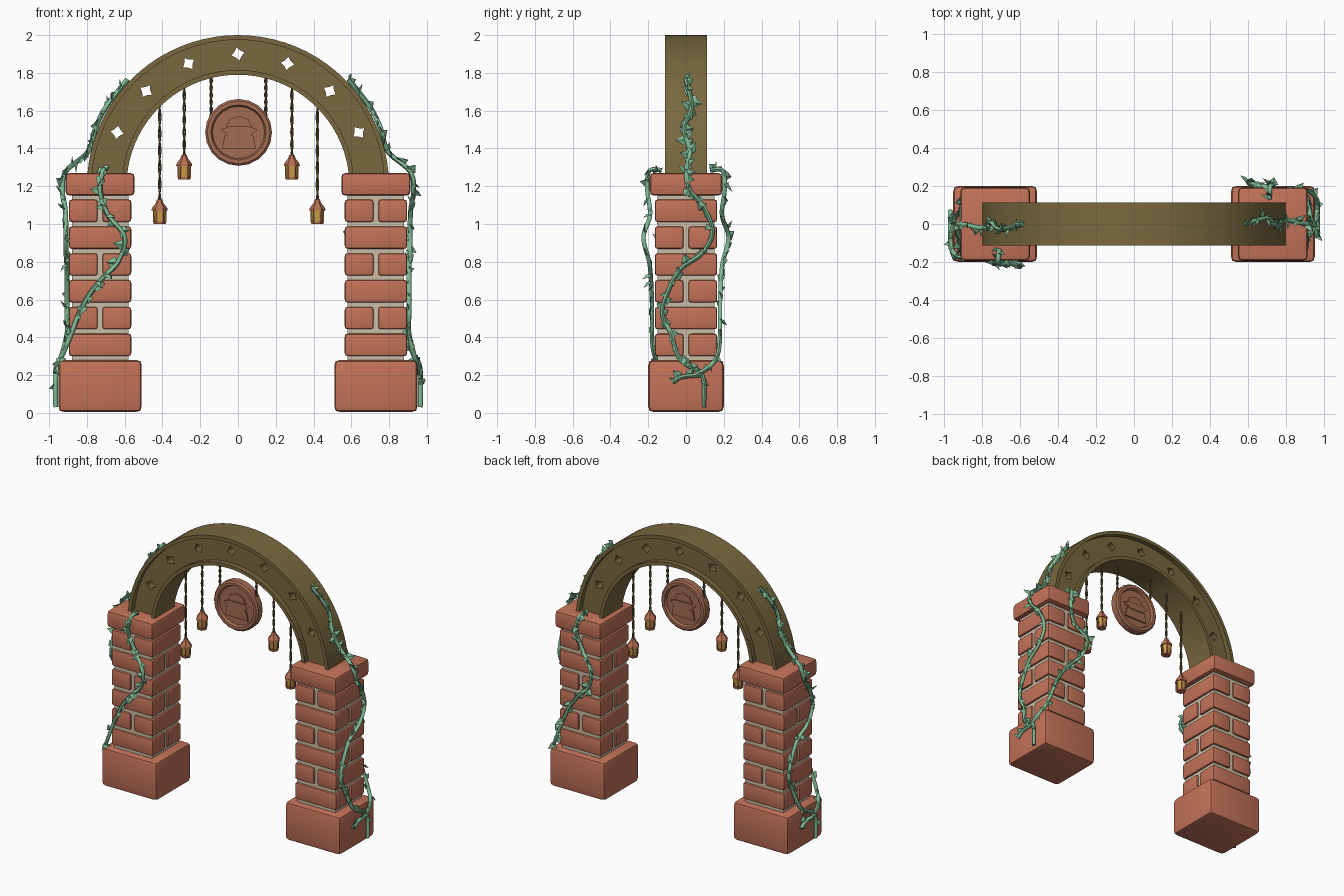
import bpy, bmesh, math, random
from mathutils import Vector, Matrix

if "Cube" in bpy.data.objects:
    bpy.data.objects.remove(bpy.data.objects["Cube"])

random.seed(4)


def mat(name, r, g, b):
    m = bpy.data.materials.new(name)
    m.diffuse_color = (r, g, b, 1)
    m.use_nodes = True
    m.node_tree.nodes["Principled BSDF"].inputs["Base Color"].default_value = m.diffuse_color
    return m


BRICK = mat("red brick", 0.55, 0.17, 0.10)
MORTAR = mat("cream mortar", 0.60, 0.51, 0.38)
WOOD = mat("olive wood", 0.195, 0.14, 0.05)
VINE = mat("vine green", 0.22, 0.50, 0.30)
CLAY = mat("medallion clay", 0.37, 0.15, 0.085)
FRAME = mat("lantern frame", 0.46, 0.16, 0.08)
GLASS = mat("amber glass", 0.62, 0.37, 0.06)
ROPE = mat("brown rope", 0.13, 0.09, 0.035)


def finish(name, bm, material, smooth=None):
    """Turn a bmesh into a named, coloured object."""
    bmesh.ops.recalc_face_normals(bm, faces=bm.faces)
    me = bpy.data.meshes.new(name)
    bm.to_mesh(me)
    bm.free()
    me.materials.append(material)
    ob = bpy.data.objects.new(name, me)
    bpy.context.collection.objects.link(ob)
    if smooth:
        bpy.ops.object.select_all(action='DESELECT')
        ob.select_set(True)
        bpy.context.view_layer.objects.active = ob
        bpy.ops.object.shade_smooth_by_angle(angle=math.radians(smooth))
    return ob


def add_block(bm, lo, hi, bevel=0.0):
    lo, hi = Vector(lo), Vector(hi)
    m = Matrix.Translation((lo + hi) / 2) @ Matrix.Diagonal((*(hi - lo), 1))
    vs = bmesh.ops.create_cube(bm, size=1, matrix=m)['verts']
    if bevel:
        es = list({e for v in vs for e in v.link_edges})
        bmesh.ops.bevel(bm, geom=es, offset=bevel, segments=2, profile=0.6, affect='EDGES')


def lathe(bm, profile, n, matrix):
    """Spin (radius, height) points round local z; zero radius closes an end."""
    rings = []
    for r, h in profile:
        k = n if r > 0 else 1
        rings.append([bm.verts.new(matrix @ Vector((r * math.cos(i * math.tau / n), r * math.sin(i * math.tau / n), h)))
                      for i in range(k)])
    for a, b in zip(rings, rings[1:]):
        for i in range(n):
            q = [a[i % len(a)], a[(i + 1) % len(a)], b[(i + 1) % len(b)], b[i % len(b)]]
            bm.faces.new(list(dict.fromkeys(q)))


# Brick pillars
W = 0.165
for side, sx in (("left", -1), ("right", 1)):
    cx = 0.73 * sx
    bm = bmesh.new()
    add_block(bm, (cx - 0.15, -0.15, 0.2), (cx + 0.15, 0.15, 1.2))
    finish(side + "_mortar_core", bm, MORTAR)
    bm = bmesh.new()
    add_block(bm, (cx - 0.22, -0.2, 0.005), (cx + 0.22, 0.2, 0.28), 0.03)
    finish(side + "_pillar_base", bm, BRICK, 50)
    bm = bmesh.new()
    add_block(bm, (cx - 0.183, -0.192, 1.15), (cx + 0.183, 0.192, 1.27), 0.025)
    finish(side + "_pillar_cap", bm, BRICK, 50)
    bm = bmesh.new()
    for row in range(6):
        z = 0.30 + row * 0.142
        for a, b in ((-W, -0.012), (0.012, W)):
            if row % 2 == 0:
                add_block(bm, (cx - W, a, z), (cx + W, b, z + 0.12), 0.018)
            else:
                add_block(bm, (cx + a, -W, z), (cx + b, W, z + 0.12), 0.018)
    finish(side + "_pillar_bricks", bm, BRICK, 50)

# Wooden arch: two flanges and a pierced web
CZ = 1.2


def arc(r, n=40):
    return [Vector((r * math.cos(math.pi * i / n), 0, CZ + r * math.sin(math.pi * i / n))) for i in range(n + 1)]


def flange(name, r0, r1, hy):
    bm = bmesh.new()
    rows = [[bm.verts.new((p.x, y, p.z)) for p in arc(r)]
            for r, y in ((r0, -hy), (r1, -hy), (r1, hy), (r0, hy))]
    for k in range(4):
        a, b = rows[k], rows[(k + 1) % 4]
        for i in range(len(a) - 1):
            bm.faces.new((a[i], a[i + 1], b[i + 1], b[i]))
    for i in (0, -1):
        bm.faces.new([r[i] for r in rows])
    finish(name, bm, WOOD, 40)


flange("arch_outer_flange", 0.775, 0.80, 0.112)
flange("arch_inner_flange", 0.59, 0.615, 0.112)

curve = bpy.data.curves.new("arch_web", 'CURVE')
curve.dimensions = '2D'
curve.fill_mode = 'BOTH'
curve.extrude = 0.075


def outline(points):
    s = curve.splines.new('POLY')
    s.points.add(len(points) - 1)
    for p, (x, y) in zip(s.points, points):
        p.co = (x, y, 0, 1)
    s.use_cyclic_u = True


outline([(p.x, p.z) for p in arc(0.785)] + [(p.x, p.z) for p in reversed(arc(0.605))])
for k in range(-3, 4):
    t = math.radians(22 * k)
    hx, hz = 0.70 * math.sin(t), CZ + 0.70 * math.cos(t)
    outline([(hx + r * math.cos(a), hz + r * math.sin(a)) for j in range(8)
             for r, a in [((0.036, 0.022)[j % 2], j * math.pi / 4 - t + 0.25)]])
web = bpy.data.objects.new("arch_web", curve)
web.rotation_euler.x = math.pi / 2
curve.materials.append(WOOD)
bpy.context.collection.objects.link(web)

# Hanging medallion with a plain raised relief on both faces
bm = bmesh.new()
half = [(0, 0.016), (0.138, 0.016), (0.146, 0.034), (0.166, 0.034), (0.177, 0.024)]
M = Matrix.Translation((0.003, 0, 1.485)) @ Matrix.Rotation(math.pi / 2, 4, 'X')
lathe(bm, half + [(r, -h) for r, h in reversed(half)], 20, M)
finish("medallion", bm, CLAY, 35)


def plate(bm, pts, hy):
    f = [[bm.verts.new((x, y, z)) for x, z in pts] for y in (-hy, hy)]
    bm.faces.new(f[0])
    bm.faces.new(f[1][::-1])
    for i in range(len(pts)):
        j = (i + 1) % len(pts)
        bm.faces.new((f[0][i], f[0][j], f[1][j], f[1][i]))


bm = bmesh.new()
plate(bm, [(-0.085, 1.40), (0.095, 1.40), (0.08, 1.47), (-0.07, 1.47)], 0.027)
plate(bm, [(-0.09, 1.50), (-0.05, 1.465), (0.06, 1.465), (0.105, 1.50), (0.06, 1.515), (-0.05, 1.515)], 0.033)
plate(bm, [(-0.065, 1.51), (0.075, 1.51), (0.055, 1.555), (0.005, 1.572), (-0.045, 1.555)], 0.024)
finish("medallion_relief", bm, CLAY)


# Tubes for ropes and vine stems
def tube(name, pts, radius, material, sides=6):
    bm = bmesh.new()
    rings = []
    for i, p in enumerate(pts):
        d = (pts[min(i + 1, len(pts) - 1)] - pts[max(i - 1, 0)]).normalized()
        q = Vector((0, 0, 1)).rotation_difference(d)
        rings.append([bm.verts.new(p + q @ Vector((radius * math.cos(k * math.tau / sides),
                                                  radius * math.sin(k * math.tau / sides), 0))) for k in range(sides)])
    for a, b in zip(rings, rings[1:]):
        for k in range(sides):
            bm.faces.new((a[k], a[(k + 1) % sides], b[(k + 1) % sides], b[k]))
    bm.faces.new(rings[0])
    bm.faces.new(rings[-1])
    finish(name, bm, material, 60)


def rope(name, x, z0, z1):
    n = 20
    for ph in (0, math.pi):
        tube(name, [Vector((x + 0.005 * math.cos(i * 0.9 + ph), 0.005 * math.sin(i * 0.9 + ph),
                            z0 + (z1 - z0) * i / n)) for i in range(n + 1)], 0.005, ROPE, 5)


for x in (-0.143, 0.147):
    rope("medallion_rope", x, 1.57, 1.785)

# Lanterns
for x, z in ((-0.415, 1.0), (-0.285, 1.235), (0.285, 1.235), (0.42, 1.0)):
    rope("lantern_rope", x, z + 0.12, CZ + math.sqrt(0.6 ** 2 - x * x))
    T = Matrix.Translation((x, 0, z))
    for name, prof, m in (
            ("lantern_base", [(0, 0), (0.032, 0), (0.034, 0.014), (0, 0.014)], FRAME),
            ("lantern_glass", [(0, 0.012), (0.027, 0.012), (0.036, 0.075), (0, 0.075)], GLASS),
            ("lantern_roof", [(0, 0.072), (0.043, 0.072), (0.041, 0.084), (0.02, 0.112), (0.014, 0.13), (0, 0.134)], FRAME)):
        bm = bmesh.new()
        lathe(bm, prof, 6, T)
        finish(name, bm, m)
    bm = bmesh.new()
    for k in range(6):
        c, s = math.cos(k * math.tau / 6), math.sin(k * math.tau / 6)
        add_block(bm, (x + 0.032 * c - 0.004, 0.032 * s - 0.004, z + 0.01),
                  (x + 0.032 * c + 0.004, 0.032 * s + 0.004, z + 0.076))
    finish("lantern_bars", bm, FRAME)


# Climbing vines, repeated by a half turn about z
def spline(p, steps=6):
    p = [Vector(v) for v in p]
    p = [p[0]] + p + [p[-1]]
    out = []
    for a, b, c, d in zip(p, p[1:], p[2:], p[3:]):
        for i in range(steps):
            t = i / steps
            out.append(0.5 * (2 * b + (c - a) * t + (2 * a - 5 * b + 4 * c - d) * t * t
                              + (3 * b - a - 3 * c + d) * t ** 3))
    return out + [p[-1]]


def add_leaf(bm, p, normal, size):
    n = (normal + Vector([random.uniform(-.6, .6) for _ in range(3)])).normalized()
    d = n.orthogonal().normalized()
    d.rotate(Matrix.Rotation(random.uniform(0, math.tau), 3, n))
    s, d = n.cross(d), (d + n * 0.35).normalized()
    v = [bm.verts.new(p + size * (d * a + s * b + n * c)) for a, b, c in
         ((-.1, 0, 0), (.3, .5, -.1), (1.1, 0, -.1), (.3, -.5, -.1), (.4, 0, .16), (.4, 0, -.08))]
    for i in range(4):
        bm.faces.new((v[i], v[(i + 1) % 4], v[4]))
        bm.faces.new((v[(i + 1) % 4], v[i], v[5]))


def arch_pt(deg, y):
    t = math.radians(deg)
    return (0.815 * math.cos(t), y, CZ + 0.815 * math.sin(t))


outer = [(0.965, .095, .03), (0.965, .085, .2), (0.94, -.03, .28), (0.905, -.08, .42), (0.905, -.125, .52),
         (0.905, -.1, .63), (0.905, -.03, .76), (0.91, .08, .84), (0.91, .14, .95), (0.915, .1, 1.08),
         (0.93, .02, 1.18), (0.91, 0, 1.28)] + [arch_pt(a, y) for a, y in ((13, .02), (22, -.01), (31, .03), (44, 0))]
back = [(0.965, .05, .2), (0.96, .13, .25), (0.915, .175, .34), (0.82, .18, .57), (0.73, .185, .70), (0.635, .195, .8),
        (0.60, .225, .93), (0.69, .19, 1.05), (0.73, .205, 1.18), (0.715, .195, 1.28), (0.71, .13, 1.285)]
sprig = [(0.965, .085, .2), (0.965, -.02, .19), (0.965, -.07, .16)]
for turn in (0, math.pi):
    R = Matrix.Rotation(turn, 3, 'Z')
    for name, path, normal, step in (("outer_vine", outer, (1, 0, .2), 2), ("face_vine", back, (.15, 1, .2), 2),
                                     ("vine_sprig", sprig, (1, 0, 0), 3)):
        pts = [R @ p for p in spline(path)]
        tube(name + "_stem", pts, 0.013, VINE)
        bm = bmesh.new()
        for i, p in enumerate(pts[4:]):
            high = name == "outer_vine" and p.z > 1.25
            if i % step == 0 or high:
                add_leaf(bm, p, R @ Vector(normal), random.uniform(0.035, 0.06))
        finish(name + "_leaves", bm, VINE)
